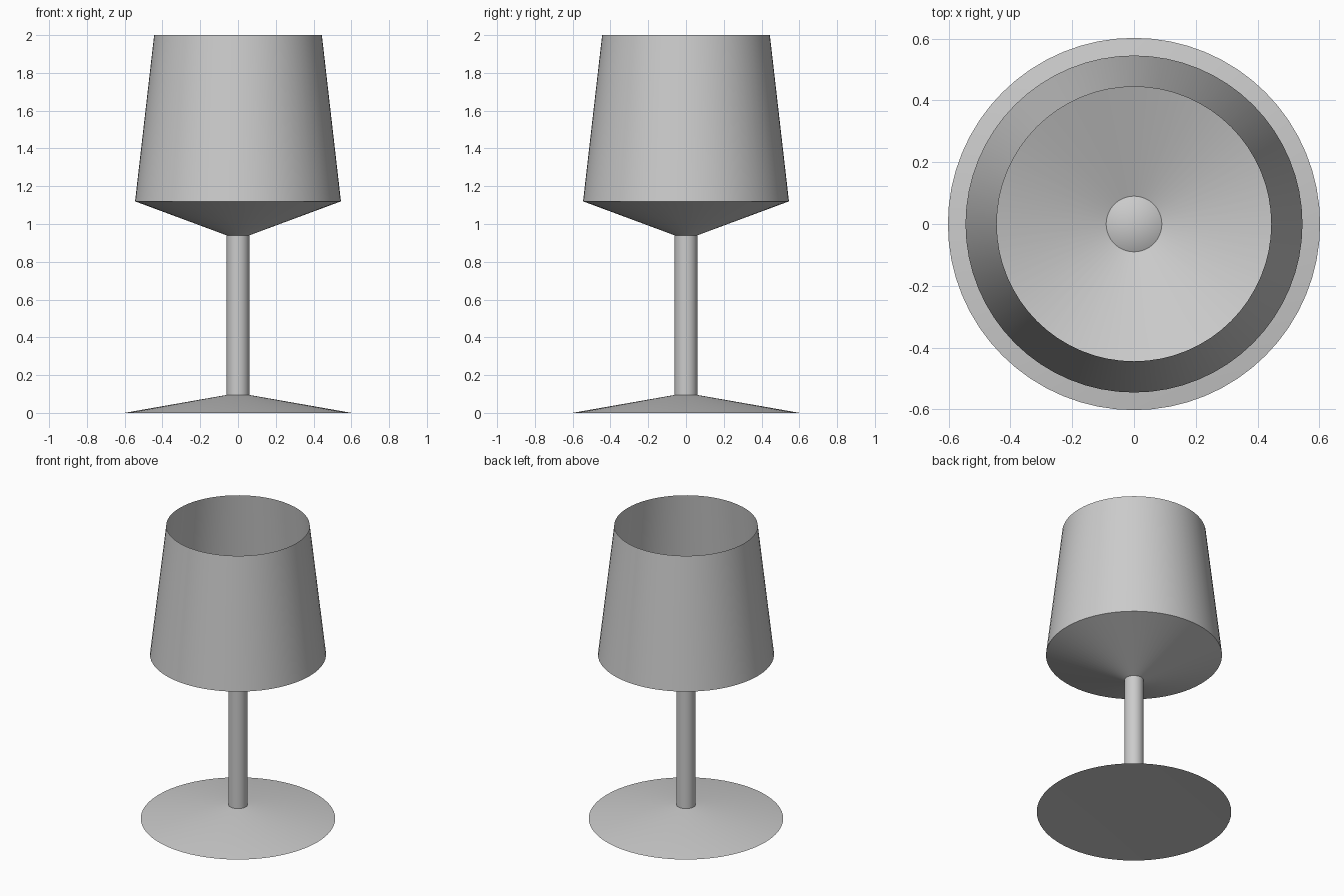
import bpy
import bmesh
import math

SEGMENTS = 64

cube = bpy.data.objects.get("Cube")
if cube:
    bpy.data.objects.remove(cube, do_unlink=True)

# Single pale grey material
grey = bpy.data.materials.new("pale_grey")
grey.use_nodes = True
colour = (0.6, 0.6, 0.6, 1)
grey.diffuse_color = colour
grey.node_tree.nodes["Principled BSDF"].inputs["Base Color"].default_value = colour


def lathe(name, profile):
    """Spin a (radius, height) profile around the z axis."""
    bm = bmesh.new()
    verts = [bm.verts.new((r, 0, z)) for r, z in profile]
    edges = [bm.edges.new(pair) for pair in zip(verts, verts[1:])]
    bmesh.ops.spin(bm, geom=verts + edges, cent=(0, 0, 0), axis=(0, 0, 1),
                   angle=math.tau, steps=SEGMENTS)
    bmesh.ops.remove_doubles(bm, verts=bm.verts, dist=0.0005)
    bmesh.ops.recalc_face_normals(bm, faces=bm.faces)
    mesh = bpy.data.meshes.new(name)
    bm.to_mesh(mesh)
    bm.free()
    mesh.materials.append(grey)
    obj = bpy.data.objects.new(name, mesh)
    bpy.context.collection.objects.link(obj)
    bpy.ops.object.select_all(action="DESELECT")
    obj.select_set(True)
    bpy.context.view_layer.objects.active = obj
    bpy.ops.object.shade_smooth_by_angle(angle=math.radians(15))
    return obj


STEM_R, FOOT_TOP, STEM_TOP = 0.06, 0.095, 0.94

# Shallow conical foot with a slightly hollow underside
lathe("foot", [(0, 0.015), (0.602, 0), (STEM_R, FOOT_TOP), (0, FOOT_TOP)])

# Straight stem
lathe("stem", [(0, FOOT_TOP), (STEM_R, FOOT_TOP), (STEM_R, STEM_TOP), (0, STEM_TOP)])

# Thin bowl: funnel, tapered wall, sharp rim, inner funnel and raised centre
lathe("bowl", [(0, STEM_TOP), (STEM_R, STEM_TOP), (0.545, 1.12), (0.444, 2),
               (0.535, 1.13), (0.09, 0.965), (0, 1.01)])
